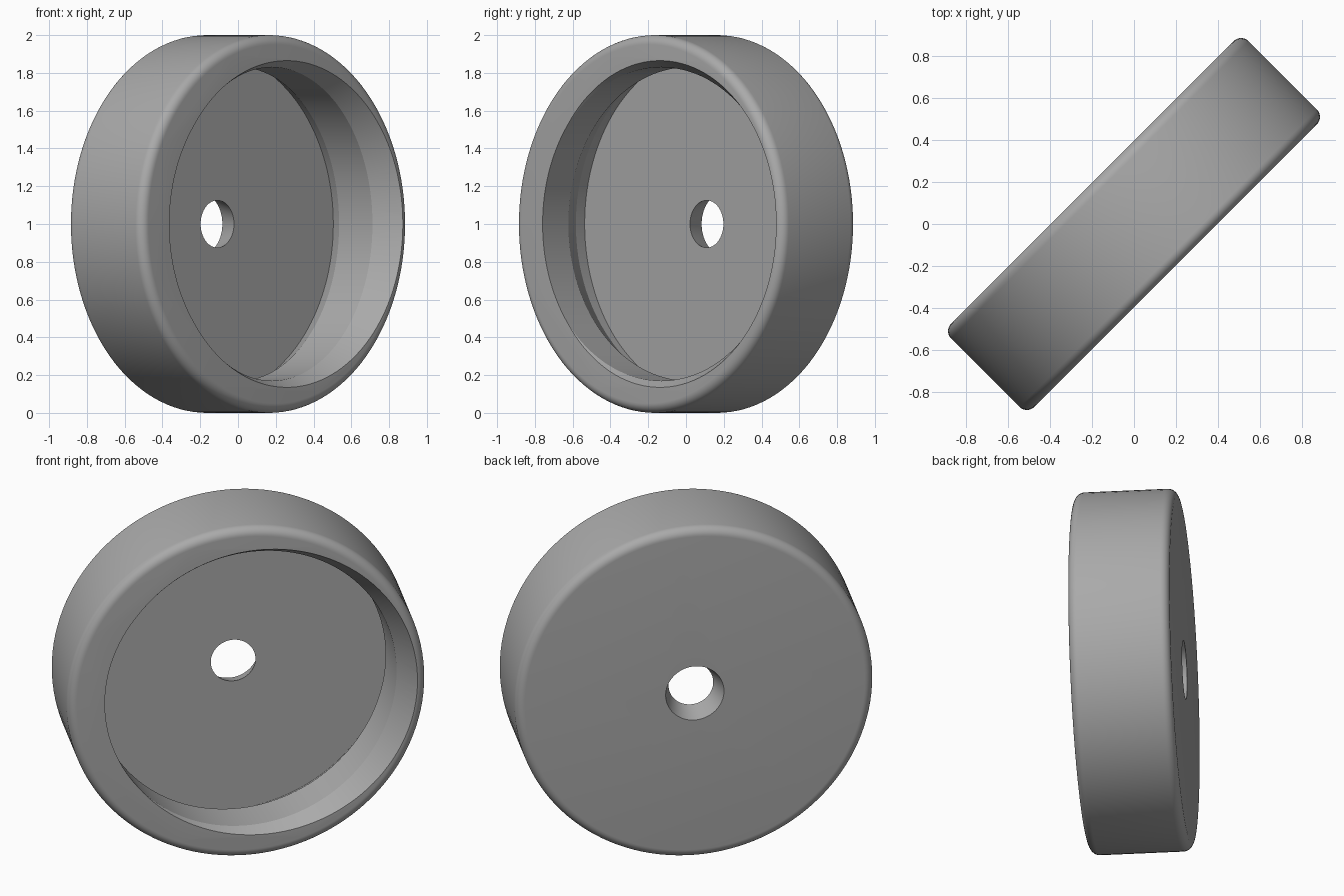
import bpy, bmesh, math
from mathutils import Matrix, Vector

cube = bpy.data.objects.get("Cube")
if cube:
    bpy.data.objects.remove(cube, do_unlink=True)

SEGMENTS = 128
HALF_DEPTH = 0.28
FILLET = 0.05
FLOOR = -0.155
TILT = math.radians(5.2)

grey = bpy.data.materials.new("plain grey")
grey.use_nodes = True
colour = (0.4, 0.4, 0.4, 1)
grey.diffuse_color = colour
grey.node_tree.nodes["Principled BSDF"].inputs["Base Color"].default_value = colour


def revolve(profile):
    """Closed solid turned round z from (radius, height) points, bottom to top."""
    bm = bmesh.new()
    rings = []
    for radius, height in profile:
        rings.append([bm.verts.new((radius * math.cos(a), radius * math.sin(a), height))
                      for a in (2 * math.pi * i / SEGMENTS for i in range(SEGMENTS))])
    for low, high in zip(rings, rings[1:]):
        for i in range(SEGMENTS):
            j = (i + 1) % SEGMENTS
            bm.faces.new((low[i], low[j], high[j], high[i]))
    bm.faces.new(rings[0][::-1])
    bm.faces.new(rings[-1])
    return bm


def make_object(name, bm):
    bmesh.ops.recalc_face_normals(bm, faces=bm.faces)
    mesh = bpy.data.meshes.new(name)
    bm.to_mesh(mesh)
    bm.free()
    mesh.materials.append(grey)
    obj = bpy.data.objects.new(name, mesh)
    bpy.context.collection.objects.link(obj)
    return obj


# Round body with filleted rims
arc = [math.radians(90 * i / 8) for i in range(9)]
upper = [(1 - FILLET + FILLET * math.cos(t), HALF_DEPTH - FILLET + FILLET * math.sin(t))
         for t in arc]
lower = [(r, -z) for r, z in reversed(upper)]
body = make_object("round_housing", revolve(lower + upper))

# Tilted recess with flared mouth and undercut, trimmed level at the floor
recess = revolve([(0.91, -0.12), (0.91, -0.01), (0.83, 0.148), (0.83, 0.378), (1.06, 0.778)])
recess.transform(Matrix.Translation((0, 0, FLOOR)) @ Matrix.Rotation(TILT, 4, "Y"))
cut = bmesh.ops.bisect_plane(recess, geom=recess.verts[:] + recess.edges[:] + recess.faces[:],
                             plane_co=Vector((0, 0, FLOOR)), plane_no=Vector((0, 0, 1)),
                             clear_inner=True)
rim = [e for e in cut["geom_cut"] if isinstance(e, bmesh.types.BMEdge)]
bmesh.ops.contextual_create(recess, geom=rim)
recess_cutter = make_object("recess_cutter", recess)

# Tapered hole through the back wall, with the taper carried past both faces
slope = (0.163 - 0.125) / (HALF_DEPTH + FLOOR)
hole_cutter = make_object("hole_cutter", revolve(
    [(0.163 + slope * 0.1, -HALF_DEPTH - 0.1), (0.125 - slope * 0.1, FLOOR + 0.1)]))

for cutter in (recess_cutter, hole_cutter):
    cutter.hide_render = True
    mod = body.modifiers.new(cutter.name, "BOOLEAN")
    mod.operation = "DIFFERENCE"
    mod.solver = "EXACT"
    mod.object = cutter

bpy.ops.object.select_all(action="DESELECT")
body.select_set(True)
bpy.context.view_layer.objects.active = body
for mod in list(body.modifiers):
    bpy.ops.object.modifier_apply(modifier=mod.name)
for cutter in (recess_cutter, hole_cutter):
    bpy.data.objects.remove(cutter, do_unlink=True)

# Stand the housing upright with its mouth facing the front left corner
s = math.sqrt(0.5)
body.data.transform(Matrix(((s, 0, s, 0), (s, 0, -s, 0), (0, 1, 0, 1), (0, 0, 0, 1))))
bpy.ops.object.shade_smooth_by_angle(angle=math.radians(20))
